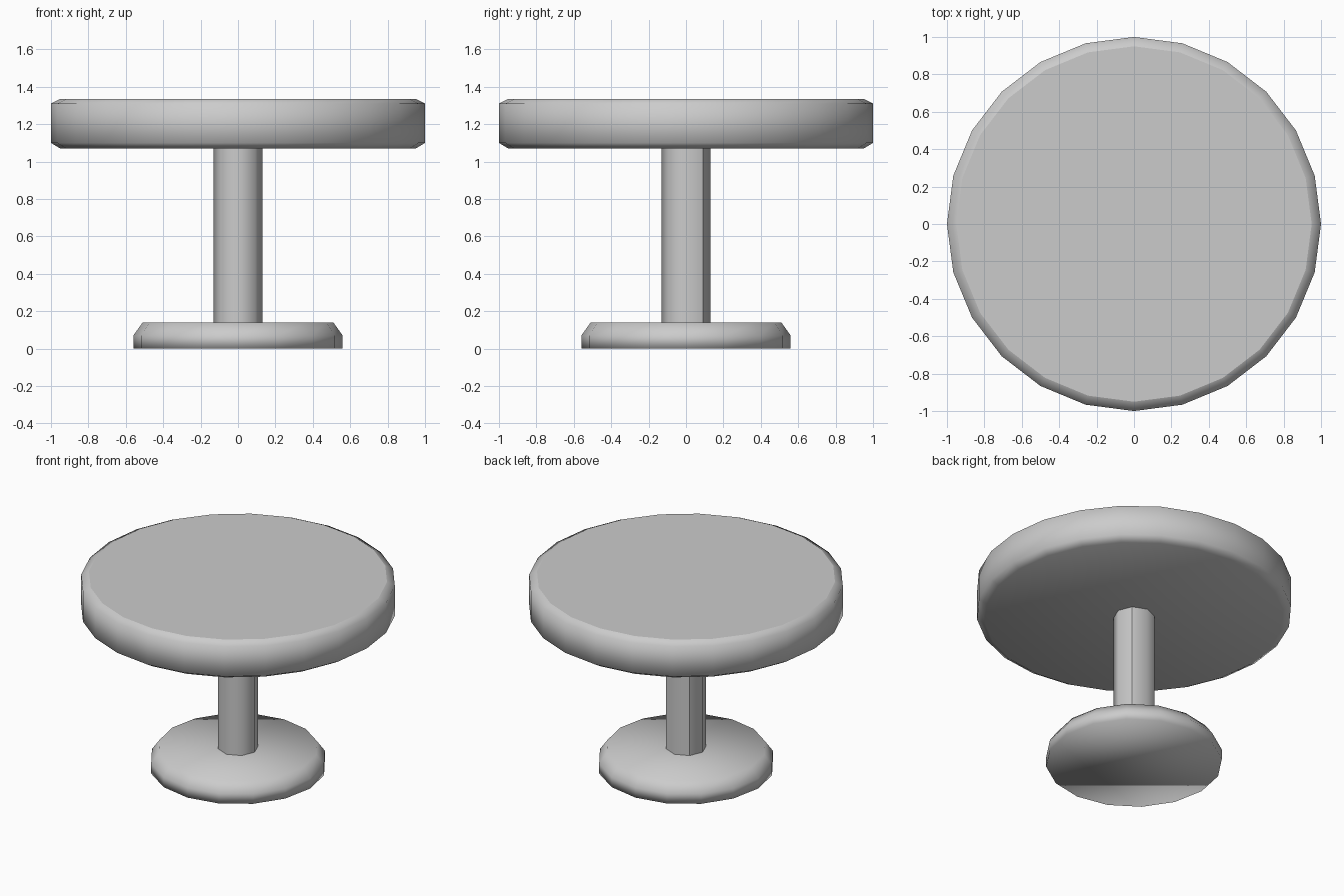
import bpy, bmesh, math

if "Cube" in bpy.data.objects:
    bpy.data.objects.remove(bpy.data.objects["Cube"])


def turned(name, profile, sides, sharp):
    """Solid turned around z from (radius, height) rings listed bottom to top."""
    bm = bmesh.new()
    rings = []
    for r, z in profile:
        rings.append([bm.verts.new((r * math.cos(2 * math.pi * i / sides),
                                    r * math.sin(2 * math.pi * i / sides), z))
                      for i in range(sides)])
    for low, high in zip(rings, rings[1:]):
        for i in range(sides):
            j = (i + 1) % sides
            bm.faces.new((low[i], low[j], high[j], high[i]))
    bm.faces.new(list(reversed(rings[0])))
    bm.faces.new(rings[-1])
    for f in bm.faces:
        f.smooth = True
    for e in bm.edges:
        e.smooth = not sharp(e)
    mesh = bpy.data.meshes.new(name)
    bm.to_mesh(mesh)
    bm.free()
    obj = bpy.data.objects.new(name, mesh)
    bpy.context.collection.objects.link(obj)
    return obj


def by_angle(edge):
    return edge.calc_face_angle() > math.radians(40)


def top_rim_too(edge):
    return by_angle(edge) or all(v.co.z > 1.33 for v in edge.verts)


def column_seams(edge):
    # end rims plus the two rear diagonal corners
    a, b = edge.verts
    upright = abs(a.co.z - b.co.z) > 0.1
    return not upright or (a.co.y > 0.05 and 0.05 < abs(a.co.x) < 0.12)


# Round foot with a bevelled upper edge
turned("base", [(0.56, 0), (0.56, 0.07), (0.51, 0.14)], 16, by_angle)

# Eight-sided stem
turned("column", [(0.13, 0.14), (0.13, 1.07)], 8, column_seams)

# Thick round top with bevelled rims
turned("table_top", [(0.95, 1.07), (1.0, 1.10), (1.0, 1.31), (0.95, 1.335)],
       24, top_rim_too)
